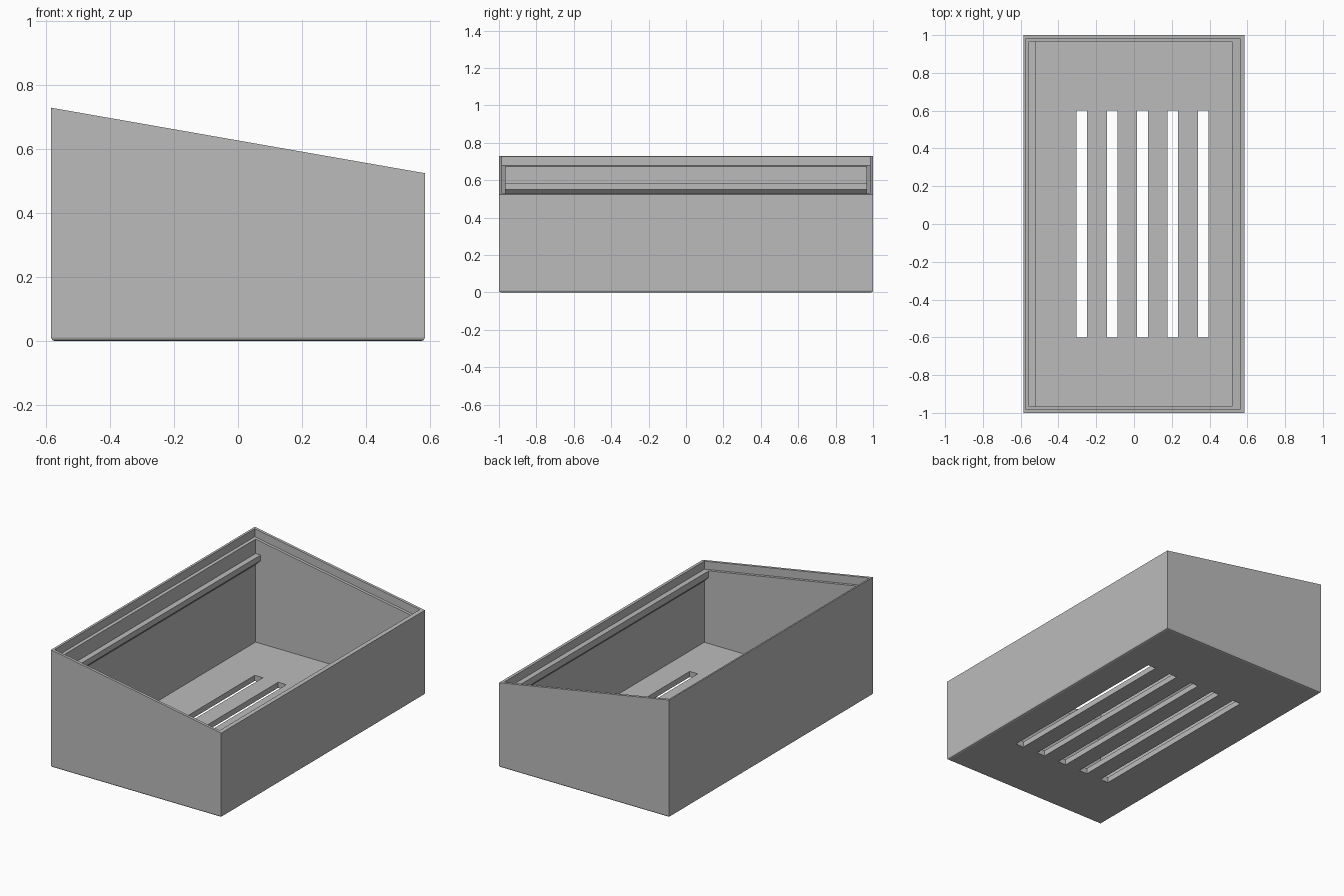
import bpy, bmesh

if "Cube" in bpy.data.objects:
    bpy.data.objects.remove(bpy.data.objects["Cube"])

HALF_X, HALF_Y = 0.585, 1.0
HIGH, LOW = 0.73, 0.525      # wall height at the left and right side


def top_z(x):
    """Height of the sloping rim at x."""
    return HIGH + (LOW - HIGH) * (x + HALF_X) / (2 * HALF_X)


def prism(name, profile, half_y, chamfer=0.0):
    """Extrude an (x, z) profile along y, optionally easing its bottom edges."""
    bm = bmesh.new()
    face = bm.faces.new([bm.verts.new((x, -half_y, z)) for x, z in profile])
    ext = bmesh.ops.extrude_face_region(bm, geom=[face])
    verts = [g for g in ext["geom"] if isinstance(g, bmesh.types.BMVert)]
    bmesh.ops.translate(bm, verts=verts, vec=(0, 2 * half_y, 0))
    bmesh.ops.recalc_face_normals(bm, faces=bm.faces)
    if chamfer:
        low = [e for e in bm.edges if all(v.co.z < 1e-5 for v in e.verts)]
        bmesh.ops.bevel(bm, geom=low, offset=chamfer, segments=2,
                        profile=0.5, affect='EDGES')
    mesh = bpy.data.meshes.new(name)
    bm.to_mesh(mesh)
    bm.free()
    obj = bpy.data.objects.new(name, mesh)
    bpy.context.collection.objects.link(obj)
    return obj


def cut(target, cutter):
    """Subtract cutter from target and discard the cutter."""
    mod = target.modifiers.new("cut", 'BOOLEAN')
    mod.operation, mod.solver, mod.object = 'DIFFERENCE', 'EXACT', cutter
    cutter.hide_render = True
    dg = bpy.context.evaluated_depsgraph_get()
    mesh = bpy.data.meshes.new_from_object(target.evaluated_get(dg))
    target.modifiers.clear()
    target.data = mesh
    bpy.data.objects.remove(cutter, do_unlink=True)


# Solid wedge-shaped body
tray = prism("sloped_tray", [(-HALF_X, 0), (HALF_X, 0), (HALF_X, LOW), (-HALF_X, HIGH)],
             HALF_Y, chamfer=0.01)

# Cavity; its profile leaves a rail on the left wall and one on the right wall
cut(tray, prism("cavity", [
    (-0.555, 0.035), (0.55, 0.035),
    (0.55, 0.415), (0.52, 0.445), (0.52, 1.0),
    (-0.555, 1.0), (-0.555, 0.585), (-0.52, 0.585), (-0.52, 0.55), (-0.555, 0.515),
], 0.965))

# Stepped rim that a lid would sit in
l, r, depth = -0.573, 0.562, 0.05
cut(tray, prism("rim_step", [(l, top_z(l) - depth), (r, top_z(r) - depth),
                             (r, 1.1), (l, 1.1)], 0.983))

# Drain slots in the floor
for i in range(5):
    c = -0.277 + 0.161 * i
    cut(tray, prism("slot", [(c - 0.028, -0.1), (c + 0.028, -0.1),
                             (c + 0.028, 0.1), (c - 0.028, 0.1)], 0.6))

# Single grey colour
grey = bpy.data.materials.new("light_grey")
grey.diffuse_color = (0.5, 0.5, 0.5, 1)
grey.use_nodes = True
grey.node_tree.nodes["Principled BSDF"].inputs["Base Color"].default_value = grey.diffuse_color
tray.data.materials.clear()
tray.data.materials.append(grey)
for p in tray.data.polygons:
    p.material_index = 0
    p.use_smooth = False
tray.name = "sloped_tray"
